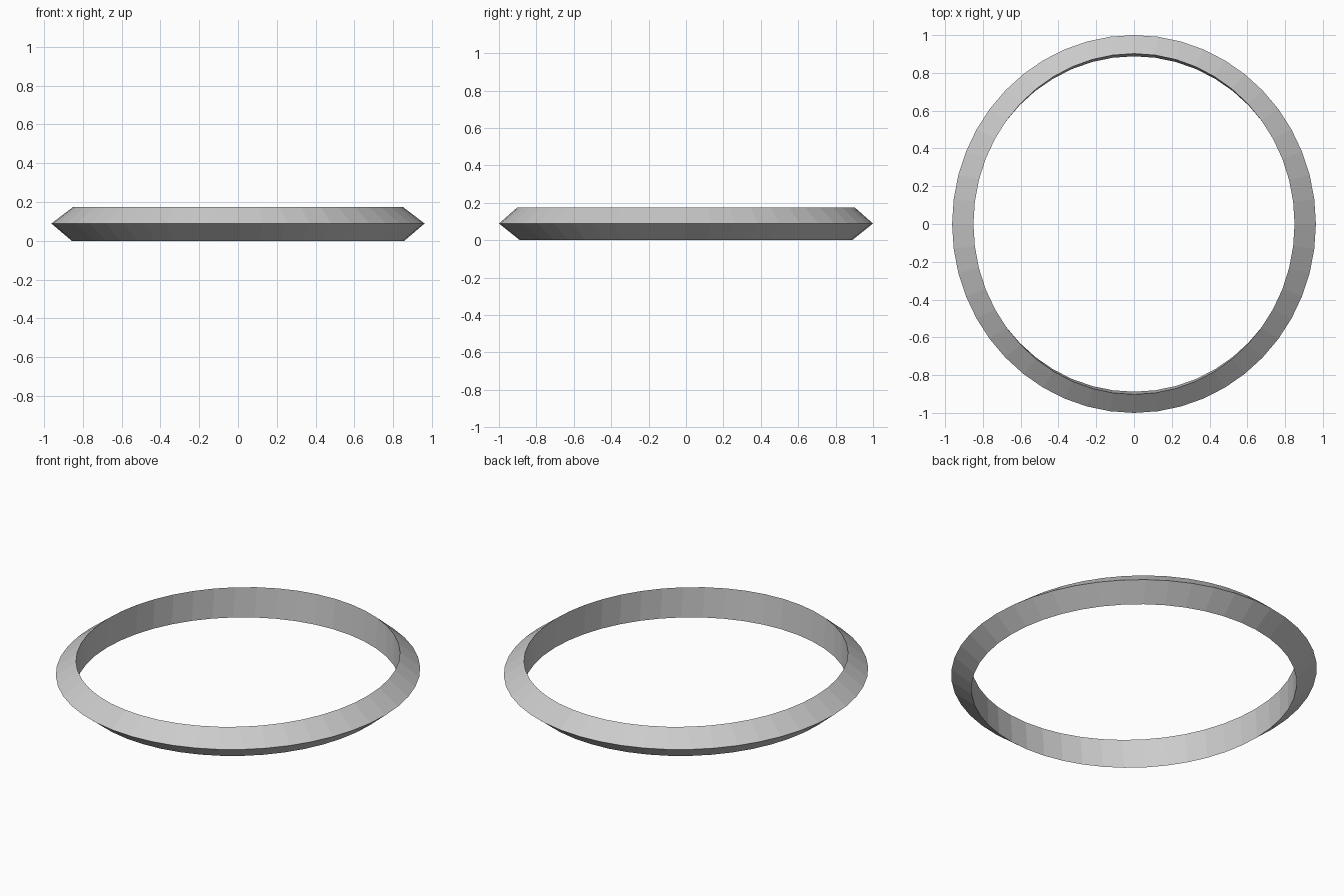
import bpy, bmesh
from math import cos, sin, tau

if "Cube" in bpy.data.objects:
    bpy.data.objects.remove(bpy.data.objects["Cube"])

SIDES = 48
# Triangular section of the band: (x radius, y radius, z)
SECTION = [(0.858, 0.888, 0.0), (0.963, 1.0, 0.089), (0.85, 0.902, 0.175)]

# Slightly oval ring with a sharp outer ridge and a straight inner wall
bm = bmesh.new()
loops = [[bm.verts.new((rx * cos(tau * i / SIDES), ry * sin(tau * i / SIDES), z))
          for i in range(SIDES)] for rx, ry, z in SECTION]
for k in range(3):
    a, b = loops[k], loops[(k + 1) % 3]
    for i in range(SIDES):
        j = (i + 1) % SIDES
        bm.faces.new((a[i], a[j], b[j], b[i]))
bmesh.ops.recalc_face_normals(bm, faces=bm.faces)

mesh = bpy.data.meshes.new("ring_band")
bm.to_mesh(mesh)
bm.free()
ring = bpy.data.objects.new("ring_band", mesh)
bpy.context.collection.objects.link(ring)
